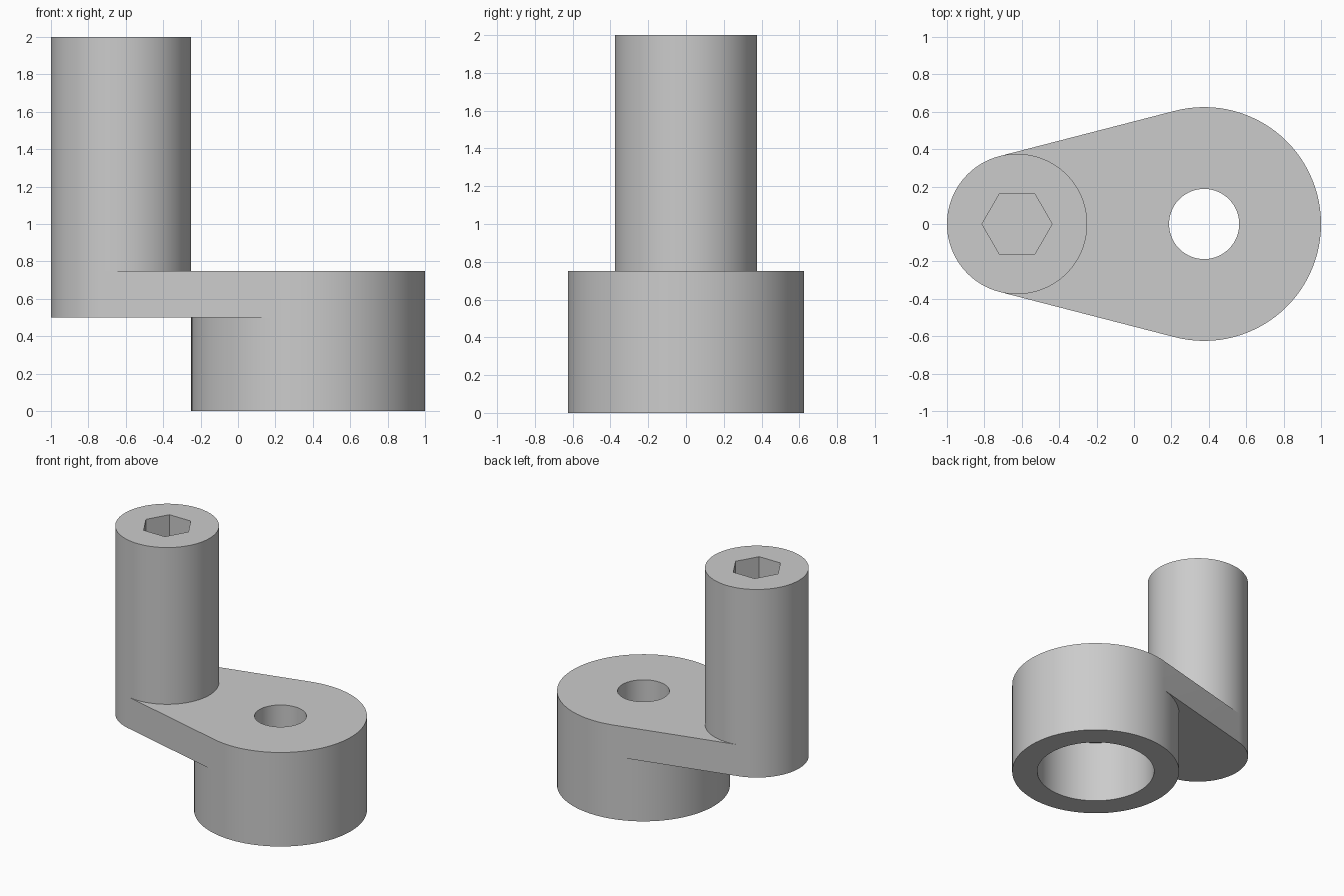
import bpy, bmesh, math

cube = bpy.data.objects.get("Cube")
if cube:
    bpy.data.objects.remove(cube, do_unlink=True)

SEG = 96
TAN = 28                       # segment index where the arm sides touch both rounds
POST_X, POST_R = -0.625, 0.375
HUB_X, HUB_R = 0.375, 0.625
BORE_R, HOLE_R, HEX_R = 0.4375, 0.1875, 0.1875
ARM_LOW, ARM_TOP, TOP = 0.5, 0.75, 2.0
SOCKET_FLOOR = 1.75

bm = bmesh.new()


def arc(cx, r, start=0, end=SEG - 1, seg=SEG):
    """Points on a circle from one segment index to another, either way round."""
    step = 1 if end >= start else -1
    return [(cx + r * math.cos(math.tau * (i % seg) / seg),
             r * math.sin(math.tau * (i % seg) / seg))
            for i in range(start, end + step, step)]


def wall(loop, z0, z1):
    """Upright wall along a closed outline."""
    low = [bm.verts.new((x, y, z0)) for x, y in loop]
    high = [bm.verts.new((x, y, z1)) for x, y in loop]
    for i in range(len(loop)):
        j = (i + 1) % len(loop)
        bm.faces.new((low[i], low[j], high[j], high[i]))


def flat(z, *loops):
    """Level face bounded by an outline and any holes."""
    edges = []
    for loop in loops:
        vs = [bm.verts.new((x, y, z)) for x, y in loop]
        edges += [bm.edges.new((vs[i - 1], vs[i])) for i in range(len(vs))]
    bmesh.ops.triangle_fill(bm, edges=edges, use_beauty=True, normal=(0, 0, 1))


post = arc(POST_X, POST_R)
hub = arc(HUB_X, HUB_R)
bore = arc(HUB_X, BORE_R)
hole = arc(HUB_X, HOLE_R)
socket = arc(POST_X, HEX_R, 0, 5, 6)
post_outer = arc(POST_X, POST_R, TAN, SEG - TAN)
hub_outer = arc(HUB_X, HUB_R, -TAN, TAN)

# Hub with its wide bore
wall(hub, 0, ARM_LOW)
flat(0, hub, bore)
wall(bore, 0, ARM_LOW)
flat(ARM_LOW, bore, hole)
wall(hole, ARM_LOW, ARM_TOP)

# Tapered arm
wall(hub_outer + post_outer, ARM_LOW, ARM_TOP)
flat(ARM_TOP, hub_outer + arc(POST_X, POST_R, TAN, -TAN), hole)
flat(ARM_LOW, post_outer + arc(HUB_X, HUB_R, SEG - TAN, TAN))

# Post with its hexagonal socket
wall(post, ARM_TOP, TOP)
flat(TOP, post, socket)
wall(socket, SOCKET_FLOOR, TOP)
flat(SOCKET_FLOOR, socket)

# Weld the parts into one solid
bmesh.ops.remove_doubles(bm, verts=bm.verts, dist=1e-5)
bmesh.ops.recalc_face_normals(bm, faces=bm.faces)
mesh = bpy.data.meshes.new("crank_arm")
bm.to_mesh(mesh)
bm.free()
crank = bpy.data.objects.new("crank_arm", mesh)
bpy.context.collection.objects.link(crank)

# Plain grey
grey = bpy.data.materials.new("light_grey")
grey.use_nodes = True
colour = (0.6, 0.6, 0.6, 1)
grey.diffuse_color = colour
grey.node_tree.nodes["Principled BSDF"].inputs["Base Color"].default_value = colour
mesh.materials.append(grey)

bpy.ops.object.select_all(action='DESELECT')
crank.select_set(True)
bpy.context.view_layer.objects.active = crank
bpy.ops.object.shade_smooth_by_angle(angle=math.radians(30))
